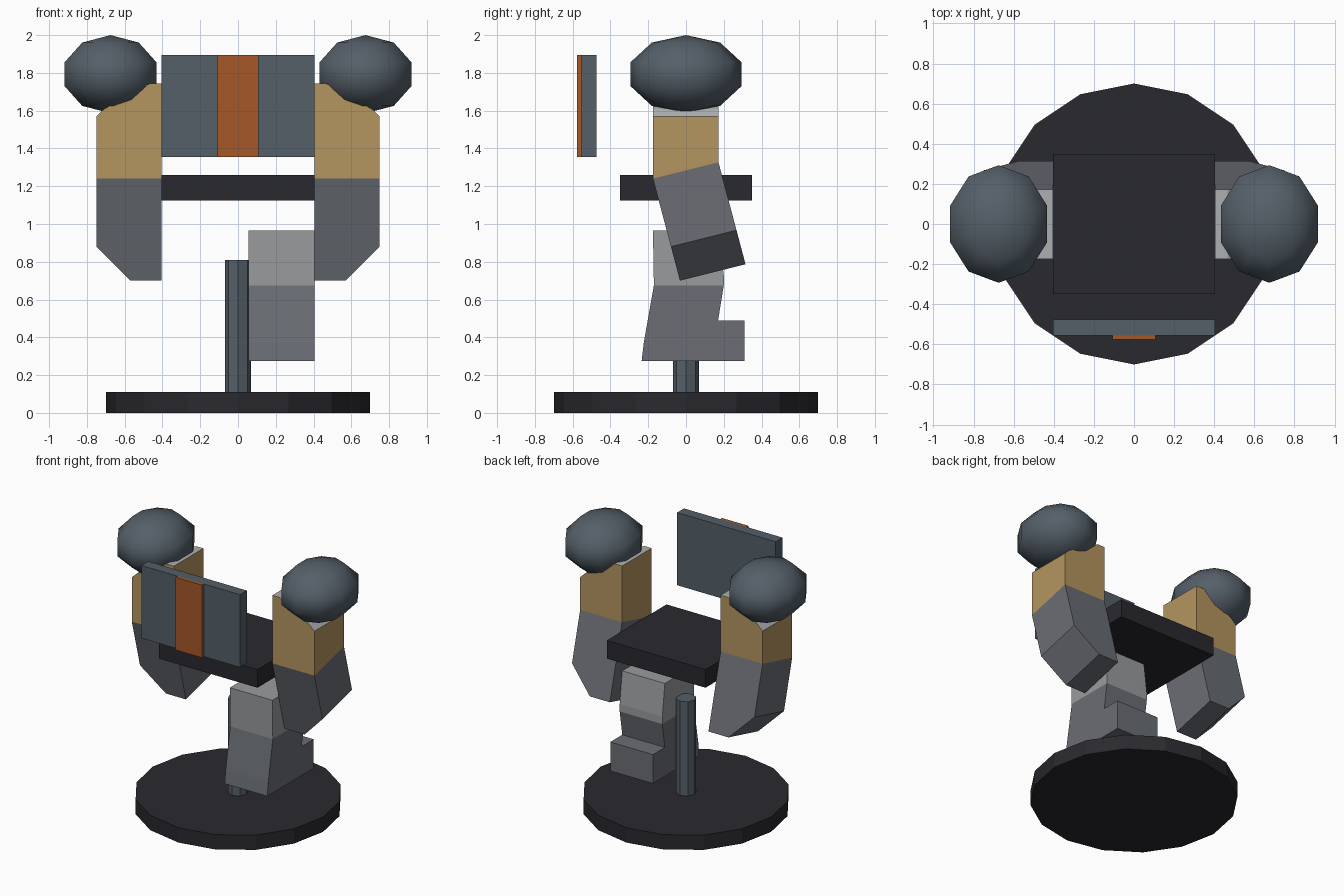
import bpy, bmesh
from mathutils import Matrix

if "Cube" in bpy.data.objects:
    bpy.data.objects.remove(bpy.data.objects["Cube"])


def mat(name, r, g, b):
    m = bpy.data.materials.new(name)
    m.diffuse_color = (r, g, b, 1)
    m.use_nodes = True
    m.node_tree.nodes["Principled BSDF"].inputs["Base Color"].default_value = m.diffuse_color
    return m


DARK = mat("dark", 0.022, 0.022, 0.028)
SLATE = mat("slate", 0.09, 0.115, 0.14)
TAN = mat("tan", 0.46, 0.30, 0.115)
PALE = mat("pale", 0.42, 0.43, 0.44)
LIGHT = mat("light_grey", 0.32, 0.33, 0.34)
GREY = mat("grey", 0.145, 0.155, 0.175)
ORANGE = mat("orange", 0.38, 0.095, 0.02)


def finish(bm, name, *mats):
    bmesh.ops.recalc_face_normals(bm, faces=bm.faces[:])
    me = bpy.data.meshes.new(name)
    for m in mats:
        me.materials.append(m)
    bm.to_mesh(me)
    bm.free()
    ob = bpy.data.objects.new(name, me)
    bpy.context.collection.objects.link(ob)
    return ob


def prism(points, a, b):
    """Extrude a closed profile; each profile point is mapped to 3D by a and b."""
    bm = bmesh.new()
    ends = [[bm.verts.new(f(*p)) for p in points] for f in (a, b)]
    bm.faces.new(ends[0])
    bm.faces.new(ends[1])
    n = len(points)
    for i in range(n):
        j = (i + 1) % n
        bm.faces.new((ends[0][i], ends[0][j], ends[1][j], ends[1][i]))
    return bm


def box(name, x, y, z, m):
    bm = prism([(x[0], y[0]), (x[1], y[0]), (x[1], y[1]), (x[0], y[1])],
               lambda u, v: (u, v, z[0]), lambda u, v: (u, v, z[1]))
    return finish(bm, name, m)


def cylinder(name, r, sides, z0, z1, m):
    bm = bmesh.new()
    bmesh.ops.create_cone(bm, cap_ends=True, segments=sides, radius1=r, radius2=r,
                          depth=z1 - z0, matrix=Matrix.Translation((0, 0, (z0 + z1) / 2)))
    return finish(bm, name, m)


# Stand, seat slab and front plate
cylinder("stand_base", 0.70, 16, 0, 0.11, DARK)
cylinder("stand_pole", 0.07, 8, 0.11, 0.81, SLATE)
box("waist_slab", (-0.405, 0.405), (-0.35, 0.35), (1.125, 1.26), DARK)
box("chest_plate", (-0.405, 0.405), (-0.555, -0.475), (1.355, 1.895), SLATE)
box("chest_stripe", (-0.108, 0.108), (-0.577, -0.555), (1.355, 1.895), ORANGE)

# Arms, mirrored across x
Y0, Y1, TILT = -0.175, 0.172, 0.265
UPPER = [(0.405, 1.24), (0.75, 1.24), (0.75, 1.57), (0.71, 1.608), (0.465, 1.745), (0.405, 1.745)]
FORE = [(0.405, 0), (0.75, 0), (0.75, -0.36), (0.57, -0.54), (0.405, -0.54)]
RISE = (Y1 - Y0) * 0.25

for s, side in ((1, "right"), (-1, "left")):
    # upper arm with a slanted elbow cut and a pale cap
    bm = prism(UPPER, lambda x, z: (s * x, Y0, z),
               lambda x, z: (s * x, Y1, z + (RISE if z < 1.3 else 0)))
    bmesh.ops.recalc_face_normals(bm, faces=bm.faces[:])
    for f in bm.faces:
        f.material_index = int(f.normal.z > 0.3)
    finish(bm, side + "_upper_arm", TAN, PALE)

    # forearm swung backwards
    finish(prism(FORE, lambda x, z: (s * x, Y0 - TILT * z, 1.24 + z),
                 lambda x, z: (s * x, Y1 - TILT * z, 1.24 + z + RISE)),
           side + "_forearm", GREY)

    # shoulder ball
    bm = bmesh.new()
    bmesh.ops.create_uvsphere(bm, u_segments=10, v_segments=5, radius=1,
                              matrix=Matrix.Translation((s * 0.675, 0, 1.793))
                              @ Matrix.Diagonal((0.268, 0.308, 0.207, 1)))
    for f in bm.faces:
        f.smooth = True
    finish(bm, side + "_shoulder", SLATE)

# Single leg
THIGH = [(-0.175, 0.965), (0.17, 0.965), (0.20, 0.73), (0.20, 0.675), (-0.17, 0.675)]
SHIN = [(-0.17, 0.675), (0.20, 0.675), (0.17, 0.49), (0.31, 0.49), (0.31, 0.275),
        (-0.235, 0.275), (-0.223, 0.375)]
for name, prof, m in (("thigh", THIGH, LIGHT), ("shin_and_foot", SHIN, GREY)):
    finish(prism(prof, lambda y, z: (0.055, y, z), lambda y, z: (0.405, y, z)), name, m)
